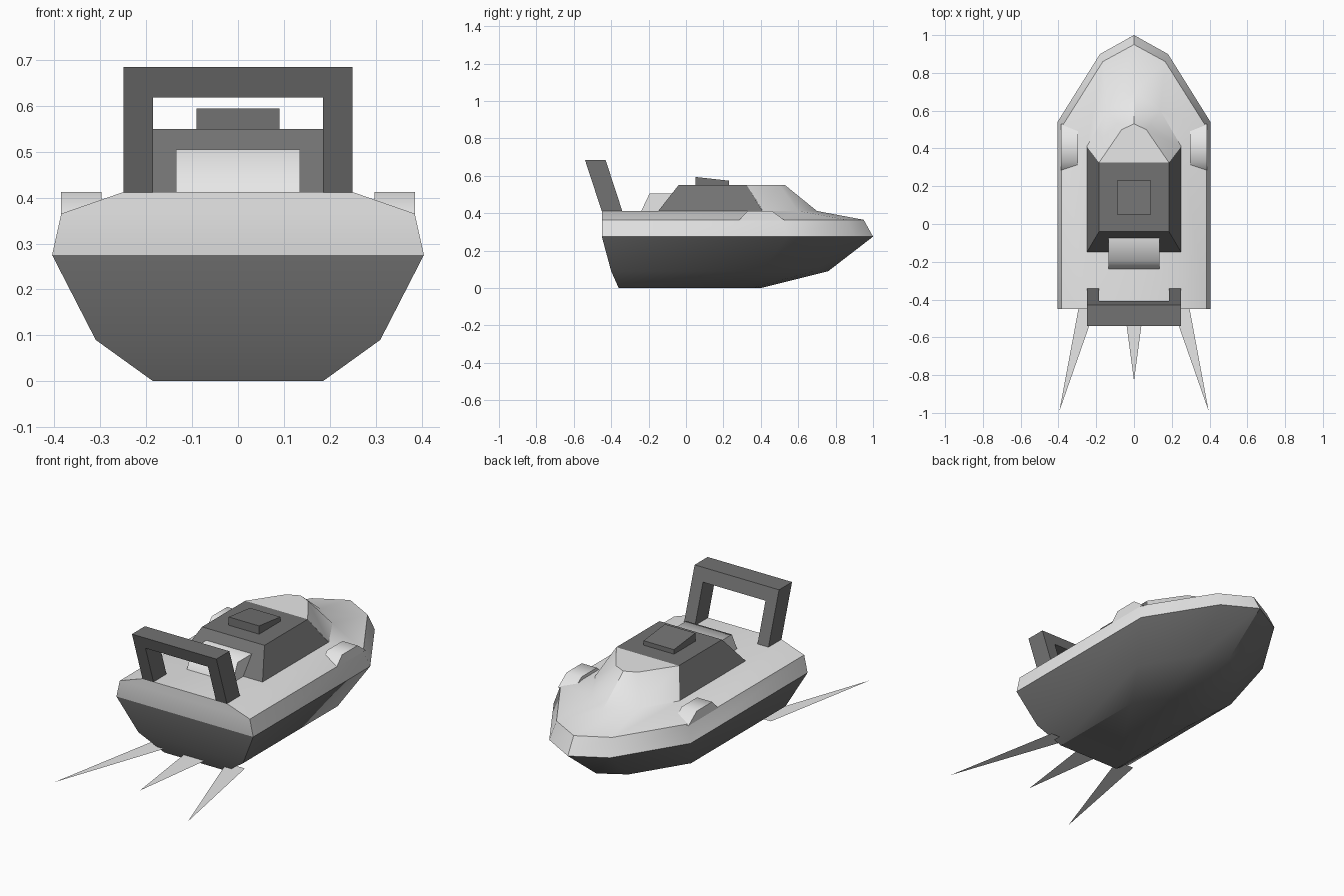
import bpy, bmesh, math

if "Cube" in bpy.data.objects:
    bpy.data.objects.remove(bpy.data.objects["Cube"])

def mat(name, v):
    m = bpy.data.materials.new(name)
    m.diffuse_color = (v, v, v, 1)
    m.use_nodes = True
    m.node_tree.nodes["Principled BSDF"].inputs["Base Color"].default_value = m.diffuse_color
    return m

LIGHT = mat("light grey", 0.8)
DARK = mat("dark grey", 0.17)

def finish(name, bm, mats, smooth=None, fix=True):
    if fix:
        bmesh.ops.recalc_face_normals(bm, faces=bm.faces)
    me = bpy.data.meshes.new(name)
    bm.to_mesh(me)
    bm.free()
    ob = bpy.data.objects.new(name, me)
    bpy.context.collection.objects.link(ob)
    for m in mats:
        me.materials.append(m)
    if smooth:
        bpy.ops.object.select_all(action='DESELECT')
        ob.select_set(True)
        bpy.context.view_layer.objects.active = ob
        bpy.ops.object.shade_smooth_by_angle(angle=math.radians(smooth))
    return ob

def prism(name, profile, x0, x1, m, taper=0.0, smooth=None):
    """Side profile (y, z) extruded from x0 to x1; taper pulls in the sides above the deck."""
    bm = bmesh.new()
    zmin = min(p[1] for p in profile)
    rows = []
    for x, s in ((x0, 1), (x1, -1)):
        rows.append([bm.verts.new((x + s * (taper if z > zmin + 0.05 else 0), y, z)) for y, z in profile])
    n = len(profile)
    bm.faces.new(rows[0])
    bm.faces.new(rows[1])
    for i in range(n):
        j = (i + 1) % n
        bm.faces.new((rows[0][i], rows[0][j], rows[1][j], rows[1][i]))
    return finish(name, bm, [m], smooth)

# Hull: stacked outlines, right half from stern corner to bow, mirrored
rings = [
    (0.0,   [(0.185, -0.36), (0.185, 0.20), (0.08, 0.355), (0, 0.40)]),
    (0.09,  [(0.31, -0.40), (0.31, 0.40), (0.135, 0.68), (0, 0.76)]),
    (0.275, [(0.405, -0.45), (0.405, 0.54), (0.18, 0.90), (0, 1.0)]),
    (0.365, [(0.385, -0.45), (0.385, 0.51), (0.165, 0.86), (0, 0.95)]),
    (0.412, [(0.25, -0.45), (0.25, 0.41), (0.14, 0.60), (0, 0.70)]),
]
bm = bmesh.new()
loops = []
for z, half in rings:
    pts = half + [(-x, y) for x, y in half[-2::-1]]
    loops.append([bm.verts.new((x, y, z)) for x, y in pts])
for a, b in zip(loops, loops[1:]):
    for i in range(7):
        j = (i + 1) % 7
        bm.faces.new((a[i], a[j], b[j], b[i]))
bm.faces.new(loops[0])
deck = loops[-1]
bm.faces.new((deck[0], deck[1], deck[5], deck[6]))
# Foredeck fairing rising to the cabin roof
roof = [bm.verts.new((x, y, 0.55)) for x, y in
        [(0.185, 0.325), (0.065, 0.50), (0, 0.53), (-0.065, 0.50), (-0.185, 0.325)]]
for i in range(4):
    bm.faces.new((deck[i + 1], deck[i + 2], roof[i + 1], roof[i]))
bm.faces.new(roof)
bm.faces.ensure_lookup_table()
for f in bm.faces:
    f.material_index = 1 if max(v.co.z for v in f.verts) < 0.28 else 0
finish("hull", bm, [LIGHT, DARK], smooth=35)

# Cabin with sloping sides, and roof hatch
prism("cabin", [(-0.15, 0.41), (-0.04, 0.55), (0.325, 0.55), (0.41, 0.41)], -0.25, 0.25, DARK, taper=0.065)
prism("roof_hatch", [(0.05, 0.545), (0.05, 0.594), (0.23, 0.574), (0.23, 0.545)], -0.09, 0.09, DARK)

# Rounded cover behind the cabin
prism("rear_cover", [(-0.24, 0.41), (-0.195, 0.505), (-0.05, 0.505), (-0.05, 0.41)], -0.135, 0.135, LIGHT, smooth=70)

# Side vents on the foredeck
for side, s in (("right", 1), ("left", -1)):
    prism("side_vent_" + side, [(0.28, 0.36), (0.33, 0.412), (0.46, 0.412), (0.53, 0.36)],
          s * 0.297, s * 0.386, LIGHT, smooth=50)

# Raked arch over the stern
def lean(z):
    return -0.45 - 0.09 * (z - 0.41) / 0.275

outer = [(-0.25, 0.41), (-0.25, 0.685), (0.25, 0.685), (0.25, 0.41)]
inner = [(-0.185, 0.41), (-0.185, 0.618), (0.185, 0.618), (0.185, 0.41)]
bm = bmesh.new()
o, i_ = [[[bm.verts.new((x, lean(z) + d, z)) for x, z in path] for d in (0, 0.11)] for path in (outer, inner)]
for k in range(3):
    for side in (0, 1):
        bm.faces.new((o[side][k], o[side][k + 1], i_[side][k + 1], i_[side][k]))
    for path in (o, i_):
        bm.faces.new((path[0][k], path[0][k + 1], path[1][k + 1], path[1][k]))
for k in (0, 3):
    bm.faces.new((o[0][k], o[1][k], i_[1][k], i_[0][k]))
finish("stern_arch", bm, [DARK])

# Flat wake blades trailing behind the stern
for name, tri in (("wake_middle", [(-0.067, -0.33), (0, -0.83), (0.067, -0.33)]),
                  ("wake_right", [(0.164, -0.33), (0.395, -0.99), (0.272, -0.33)]),
                  ("wake_left", [(-0.272, -0.33), (-0.395, -0.99), (-0.164, -0.33)])):
    bm = bmesh.new()
    bm.faces.new([bm.verts.new((x, y, 0.025)) for x, y in tri])
    for f in bm.faces:
        f.normal_update()
        if f.normal.z < 0:
            f.normal_flip()
    finish(name, bm, [LIGHT], fix=False)
